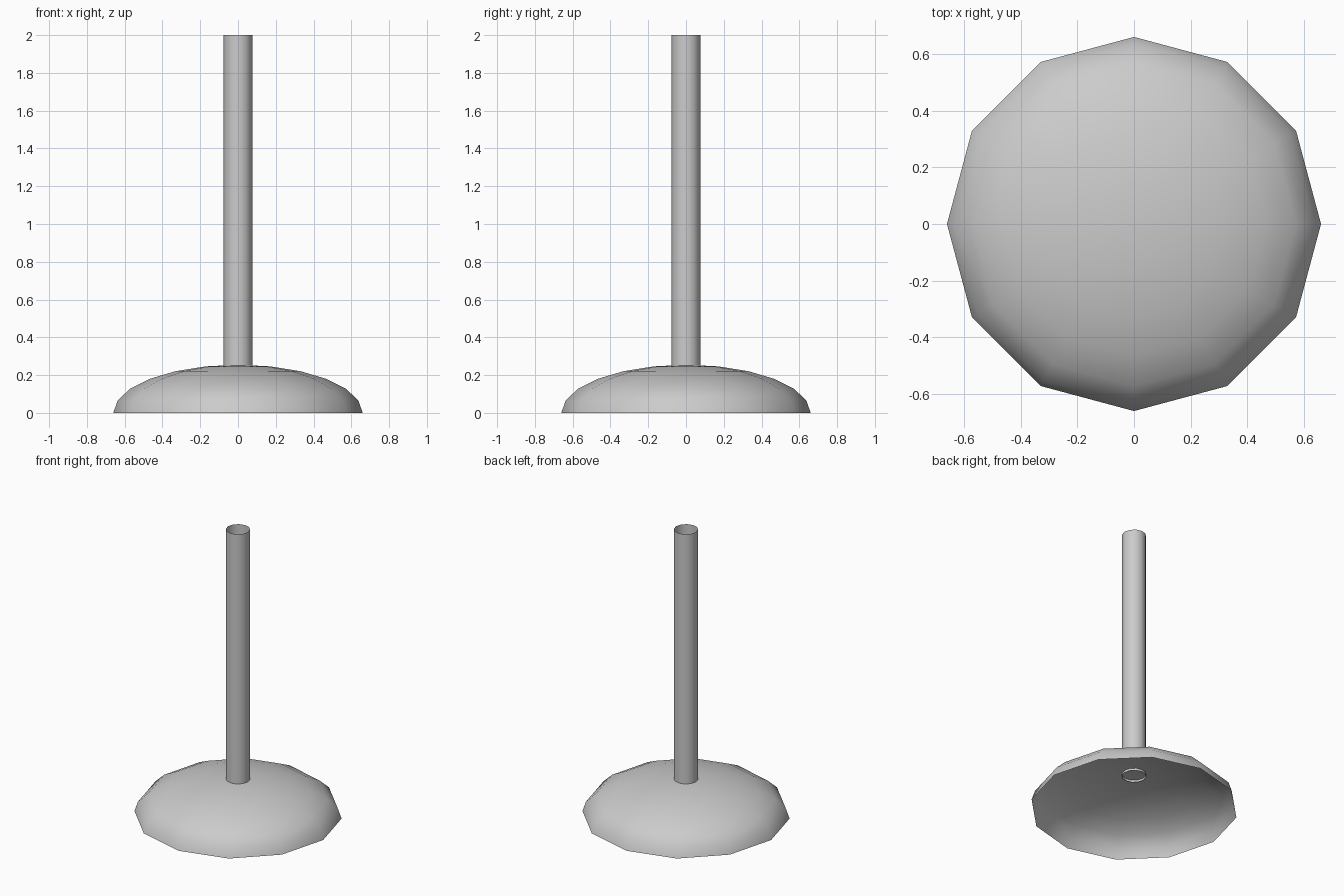
import bpy
import bmesh
from math import cos, sin, pi, radians

cube = bpy.data.objects.get("Cube")
if cube:
    bpy.data.objects.remove(cube, do_unlink=True)

SIDES = 12
BASE_RADIUS, BASE_HEIGHT = 0.66, 0.255
POLE_RADIUS, POLE_BOTTOM, POLE_TOP = 0.077, 0.235, 2.0

grey = bpy.data.materials.new("plain_grey")
grey.use_nodes = True
colour = (0.6, 0.6, 0.6, 1)
grey.diffuse_color = colour
grey.node_tree.nodes["Principled BSDF"].inputs["Base Color"].default_value = colour


def lathe(name, profile):
    """Spin an open (radius, z) profile, listed bottom to top, around z."""
    bm = bmesh.new()
    verts = [bm.verts.new((r, 0, z)) for r, z in profile]
    edges = [bm.edges.new(pair) for pair in zip(verts, verts[1:])]
    bmesh.ops.spin(bm, geom=verts + edges, cent=(0, 0, 0), axis=(0, 0, 1),
                   angle=2 * pi, steps=SIDES, use_duplicate=False)
    bmesh.ops.remove_doubles(bm, verts=bm.verts, dist=0.0001)
    # Point every face away from the axis, or upward
    bm.normal_update()
    for face in bm.faces:
        if face.normal.dot(face.calc_center_median()) < 0:
            face.normal_flip()
    mesh = bpy.data.meshes.new(name)
    bm.to_mesh(mesh)
    bm.free()
    mesh.materials.append(grey)
    obj = bpy.data.objects.new(name, mesh)
    bpy.context.collection.objects.link(obj)
    bpy.ops.object.select_all(action='DESELECT')
    obj.select_set(True)
    bpy.context.view_layer.objects.active = obj
    bpy.ops.object.shade_smooth_by_angle(angle=radians(40))
    return obj


# Hollow half-ellipsoid base, open underneath
arc = [radians(15 * i) for i in range(7)]
lathe("domed_base", [(BASE_RADIUS * cos(a), BASE_HEIGHT * sin(a)) for a in arc])

# Open tube that dips just through the top of the base
lathe("pole", [(POLE_RADIUS, POLE_BOTTOM), (POLE_RADIUS, POLE_TOP)])
